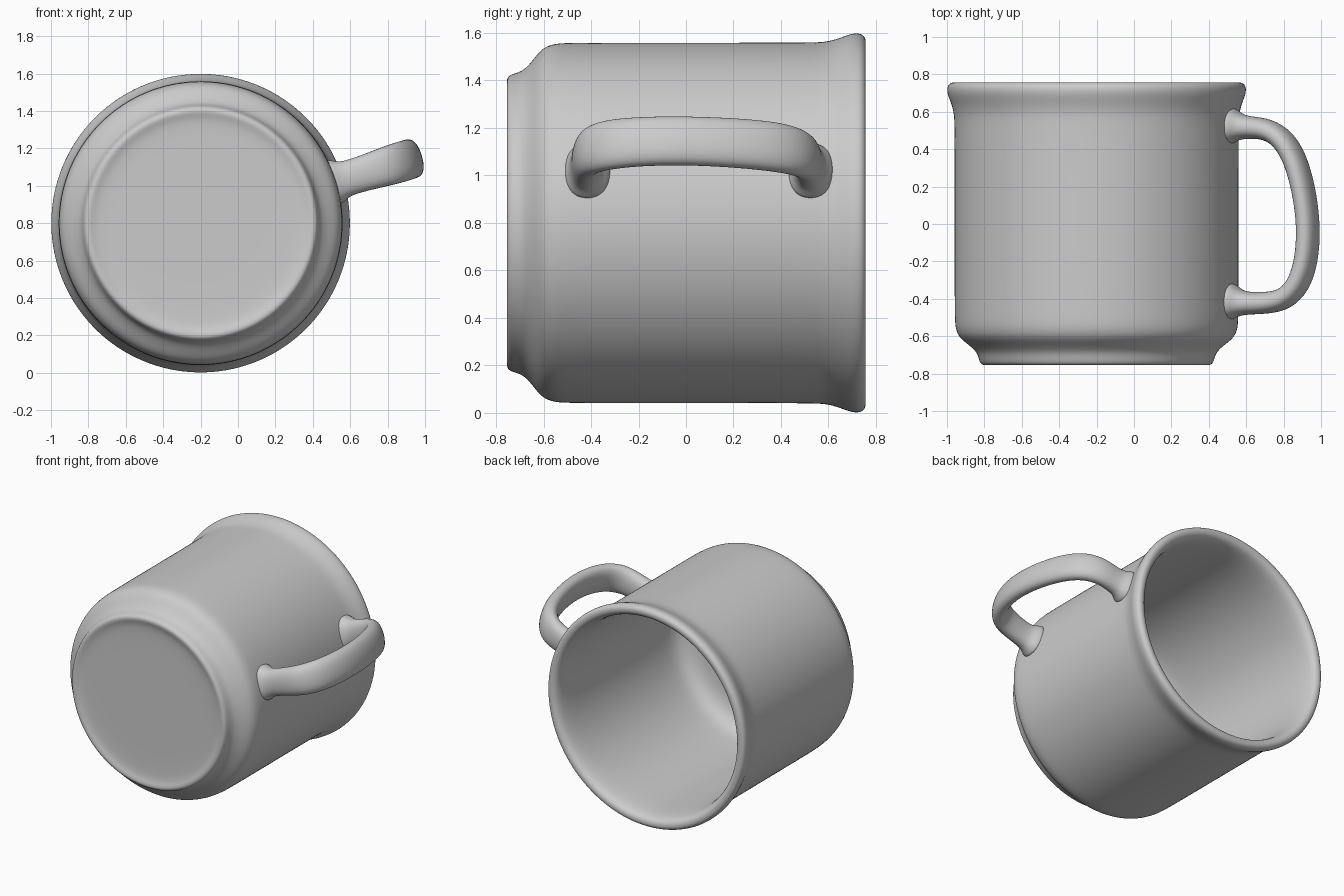
import bpy, bmesh, math
from mathutils import Vector

if "Cube" in bpy.data.objects:
    bpy.data.objects.remove(bpy.data.objects["Cube"])

CX, CZ = -0.20, 0.80            # axis of the mug, which lies along y
TILT = math.radians(17)         # direction in which the handle sticks out
OUT = Vector((math.cos(TILT), 0, math.sin(TILT)))
SIDE = Vector((-math.sin(TILT), 0, math.cos(TILT)))
BACK = Vector((0, 1, 0))
AXIS = Vector((CX, 0, CZ))

grey = bpy.data.materials.new("grey_enamel")
grey.use_nodes = True
colour = (0.6, 0.6, 0.6, 1)
grey.diffuse_color = colour
grey.node_tree.nodes["Principled BSDF"].inputs["Base Color"].default_value = colour


def finish(bm, name):
    """Turn the bmesh into a smooth, subdivided object."""
    bmesh.ops.recalc_face_normals(bm, faces=bm.faces[:])
    for f in bm.faces:
        f.smooth = True
    me = bpy.data.meshes.new(name)
    bm.to_mesh(me)
    bm.free()
    me.materials.append(grey)
    ob = bpy.data.objects.new(name, me)
    bpy.context.collection.objects.link(ob)
    sub = ob.modifiers.new("Smooth", "SUBSURF")
    sub.levels = sub.render_levels = 2
    return ob


def skin(bm, rings):
    """Join successive closed rings of vertices with quads."""
    for a, b in zip(rings, rings[1:]):
        n = len(a)
        for i in range(n):
            j = (i + 1) % n
            bm.faces.new((a[i], a[j], b[j], b[i]))


# Mug body: (radius, y) from the base, over the rim and down to the inner floor
profile = [
    (0.25, -0.735), (0.50, -0.735), (0.565, -0.742), (0.595, -0.757),
    (0.622, -0.75), (0.632, -0.715), (0.645, -0.68), (0.69, -0.642),
    (0.737, -0.607), (0.757, -0.555), (0.76, -0.48), (0.76, 0.0), (0.76, 0.53),
    (0.763, 0.59), (0.778, 0.645), (0.797, 0.69), (0.802, 0.73),
    (0.785, 0.757), (0.75, 0.757), (0.725, 0.735), (0.71, 0.68), (0.70, 0.55),
    (0.697, 0.0), (0.692, -0.45), (0.672, -0.55), (0.60, -0.61),
    (0.48, -0.625), (0.25, -0.628),
]
SEG = 64
bm = bmesh.new()
rings = []
for r, y in profile:
    rings.append([bm.verts.new((CX + r * math.cos(2 * math.pi * i / SEG), y,
                                CZ + r * math.sin(2 * math.pi * i / SEG)))
                  for i in range(SEG)])
skin(bm, rings)
for ring, y in ((rings[0], -0.735), (rings[-1], -0.628)):
    centre = bm.verts.new((CX, y, CZ))
    for i in range(SEG):
        bm.faces.new((ring[i], ring[(i + 1) % SEG], centre))
finish(bm, "mug_body")

# Handle: (distance from axis, y, half width, half thickness) along its path
path = [
    (0.725, 0.525, 0.130, 0.105), (0.765, 0.525, 0.122, 0.098),
    (0.80, 0.520, 0.098, 0.070), (0.86, 0.515, 0.095, 0.060),
    (0.95, 0.510, 0.100, 0.060), (1.04, 0.460, 0.107, 0.060),
    (1.105, 0.360, 0.110, 0.059), (1.150, 0.220, 0.109, 0.058),
    (1.178, 0.060, 0.108, 0.057), (1.184, -0.080, 0.108, 0.057),
    (1.168, -0.220, 0.109, 0.057), (1.125, -0.335, 0.110, 0.058),
    (1.05, -0.405, 0.107, 0.060), (0.96, -0.422, 0.100, 0.060),
    (0.86, -0.424, 0.095, 0.060), (0.80, -0.422, 0.098, 0.070),
    (0.765, -0.415, 0.122, 0.098), (0.725, -0.415, 0.130, 0.105),
]
points = [AXIS + OUT * r + BACK * y for r, y, w, t in path]


def rounded(v):
    """Slightly squared ellipse coordinate."""
    return math.copysign(abs(v) ** 0.88, v)


bm = bmesh.new()
rings = []
for k, (r, y, w, t) in enumerate(path):
    along = (points[min(k + 1, len(path) - 1)] - points[max(k - 1, 0)]).normalized()
    across = along.cross(SIDE).normalized()
    rings.append([bm.verts.new(points[k]
                               + SIDE * w * rounded(math.cos(2 * math.pi * i / 16))
                               + across * t * rounded(math.sin(2 * math.pi * i / 16)))
                  for i in range(16)])
skin(bm, rings)
bm.faces.new(rings[0])
bm.faces.new(rings[-1])
finish(bm, "handle")
